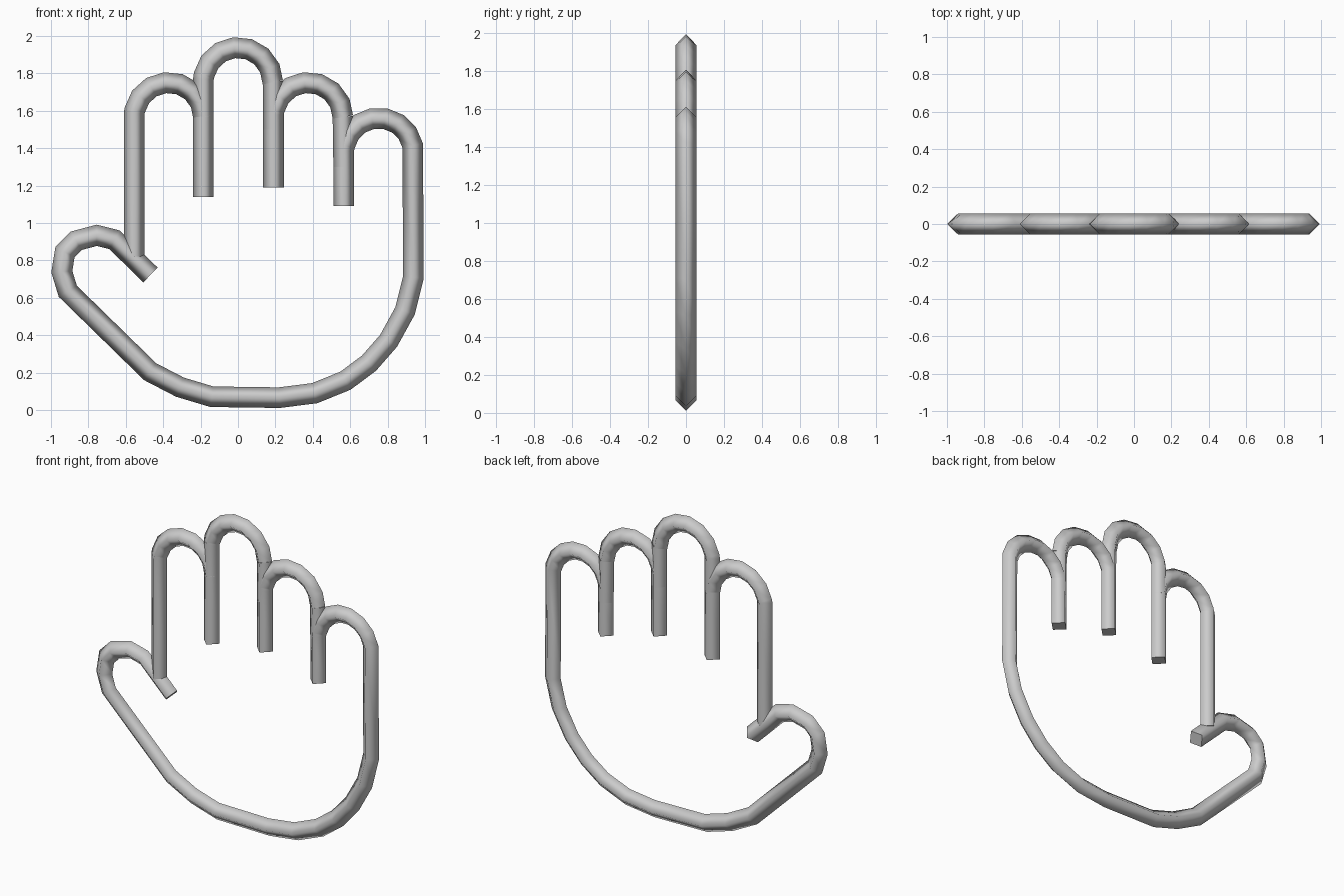
import bpy, bmesh, math
from mathutils import Vector

if "Cube" in bpy.data.objects:
    bpy.data.objects.remove(bpy.data.objects["Cube"])

R = 0.055  # tube radius

metal = bpy.data.materials.new("plain_grey")
metal.diffuse_color = (0.6, 0.6, 0.6, 1)
metal.use_nodes = True
metal.node_tree.nodes["Principled BSDF"].inputs["Base Color"].default_value = metal.diffuse_color


def tube(name, path):
    """Sweep a four-sided diamond section along a path in the XZ plane, mitred at bends."""
    pts = [Vector((x, 0, z)) for x, z in path]
    bm = bmesh.new()
    rings = []
    for i, p in enumerate(pts):
        a = (p - pts[i - 1]).normalized() if i > 0 else None
        b = (pts[i + 1] - p).normalized() if i < len(pts) - 1 else None
        a, b = a or b, b or a
        t = (a + b).normalized()
        side = Vector((-t.z, 0, t.x)) * (R / max(t.dot(a), 0.5))
        depth = Vector((0, R, 0))
        rings.append([bm.verts.new(p + o) for o in (side, depth, -side, -depth)])
    for r, s in zip(rings, rings[1:]):
        for k in range(4):
            f = bm.faces.new((r[k], r[(k + 1) % 4], s[(k + 1) % 4], s[k]))
            f.smooth = True
    # flat end caps with sharp rims
    for cap in (rings[0], rings[-1]):
        f = bm.faces.new(cap)
        for e in f.edges:
            e.smooth = False
    bmesh.ops.recalc_face_normals(bm, faces=bm.faces)
    me = bpy.data.meshes.new(name)
    bm.to_mesh(me)
    bm.free()
    me.materials.append(metal)
    ob = bpy.data.objects.new(name, me)
    bpy.context.collection.objects.link(ob)
    return ob


def arch(cx, cz, start=168, end=0, n=7, r=0.186):
    """Fingertip arc running left to right."""
    angles = [math.radians(start + (end - start) * i / n) for i in range(n + 1)]
    return [(cx + r * math.cos(a), cz + r * math.sin(a)) for a in angles]


# index, middle and ring fingers: left stem, rounded tip, short right stem
tube("index_finger", [(-0.555, 0.82), (-0.555, 1.59)] + arch(-0.37, 1.565))
tube("middle_finger", [(-0.185, 1.14), (-0.185, 1.77)] + arch(0, 1.752))
tube("ring_finger", [(0.19, 1.19), (0.19, 1.58)] + arch(0.375, 1.565))

# little finger continuing round the palm and thumb
palm = [(0.938, 0.71), (0.893, 0.53), (0.805, 0.37), (0.70, 0.25), (0.575, 0.157),
        (0.41, 0.09), (0.22, 0.066), (-0.14, 0.071), (-0.31, 0.122), (-0.47, 0.205)]
thumb = [(-0.91, 0.635), (-0.942, 0.74), (-0.925, 0.845), (-0.865, 0.905),
         (-0.755, 0.934), (-0.66, 0.91), (-0.468, 0.722)]
tube("little_finger_palm_and_thumb",
     [(0.565, 1.09), (0.565, 1.39)] + arch(0.752, 1.375, end=12) + palm + thumb)

# stems joining each arch to its neighbour
tube("middle_right_stem", [(0.188, 1.76), (0.19, 1.5)])
tube("ring_right_stem", [(0.561, 1.57), (0.565, 1.3)])
